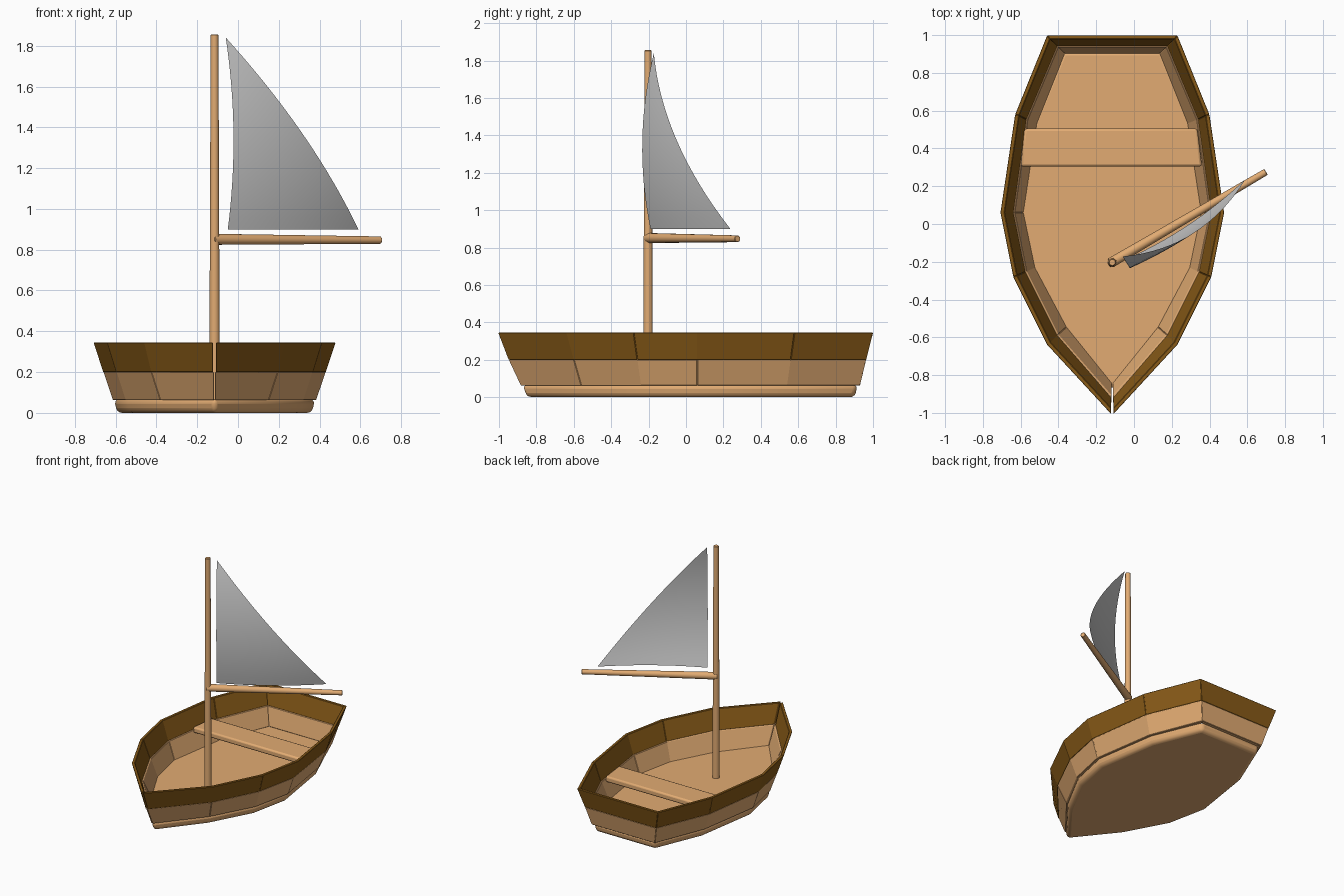
import bpy, bmesh
from mathutils import Vector

if "Cube" in bpy.data.objects:
    bpy.data.objects.remove(bpy.data.objects["Cube"])

CX = -0.115  # boat centreline


def material(name, rgb):
    m = bpy.data.materials.new(name)
    m.diffuse_color = (*rgb, 1)
    m.use_nodes = True
    m.node_tree.nodes["Principled BSDF"].inputs["Base Color"].default_value = m.diffuse_color
    return m


LIGHT = material("light_wood", (0.76, 0.41, 0.17))
DARK = material("dark_wood", (0.25, 0.105, 0.009))


def make(name, bm, mat=None, bevel=0, segs=1, mirror=False, smooth=False):
    bmesh.ops.recalc_face_normals(bm, faces=bm.faces)
    me = bpy.data.meshes.new(name)
    bm.to_mesh(me)
    bm.free()
    ob = bpy.data.objects.new(name, me)
    bpy.context.collection.objects.link(ob)
    ob.location.x = CX
    if mat:
        me.materials.append(mat)
    if bevel:
        b = ob.modifiers.new("Bevel", 'BEVEL')
        b.width, b.segments, b.limit_method = bevel, segs, 'ANGLE'
    if mirror:
        ob.modifiers.new("Mirror", 'MIRROR').use_mirror_merge = False
    if smooth:
        bpy.context.view_layer.objects.active = ob
        ob.select_set(True)
        bpy.ops.object.shade_smooth_by_angle(angle=0.7)
        ob.select_set(False)
    return ob


def closed(half):
    """Half outline (bow to stern) to a full counter-clockwise loop."""
    return [Vector(p) for p in half] + [Vector((-x, y)) for x, y in half[:0:-1]]


def inset(loop, t):
    out = []
    for i, p in enumerate(loop):
        a = (p - loop[i - 1]).normalized()
        b = (loop[(i + 1) % len(loop)] - p).normalized()
        na, nb = Vector((-a.y, a.x)), Vector((-b.y, b.x))
        out.append(p + (na + nb) * (t / (1 + na.dot(nb))))
    return out


def prism(bottom, top, z0, z1):
    bm = bmesh.new()
    lo = [bm.verts.new((p[0], p[1], z0)) for p in bottom]
    hi = [bm.verts.new((p[0], p[1], z1)) for p in top]
    n = len(lo)
    bm.faces.new(lo[::-1])
    bm.faces.new(hi)
    for i in range(n):
        j = (i + 1) % n
        bm.faces.new((lo[i], lo[j], hi[j], hi[i]))
    return bm


def plank_row(name, bottom, top, z0, z1, joints, mat, t, slit):
    """Ring of planks split at the given outline points, plus a transom."""
    lo, hi = closed(bottom), closed(top)
    rings = [lo, inset(lo, t), hi, inset(hi, t)]
    for a, b in list(zip(joints, joints[1:])) + [(5, 6)]:
        bm = bmesh.new()
        rows = []
        for i in range(a, b + 1):
            shift = slit if i == 0 else 0  # slit at the bow
            rows.append([bm.verts.new((r[i].x + shift, r[i].y, z))
                         for r, z in zip(rings, (z0, z0, z1, z1))])
        order = (0, 2, 3, 1)
        for p, q in zip(rows, rows[1:]):
            for k in range(4):
                m, n = order[k], order[(k + 1) % 4]
                bm.faces.new((p[m], q[m], q[n], p[n]))
        for r in (rows[0], rows[-1]):
            bm.faces.new([r[k] for k in order])
        part = "transom" if a == 5 else f"planks_{a}"
        make(f"{name}_{part}", bm, mat, bevel=0.003, mirror=a != 5)


# Hull outlines, half widths from bow to stern
rim = [(0, -1.006), (0.345, -0.64), (0.525, -0.28), (0.593, 0.06), (0.515, 0.58), (0.345, 1.0)]
mid = [(0, -0.95), (0.31, -0.60), (0.48, -0.26), (0.545, 0.06), (0.475, 0.56), (0.305, 0.963)]
low = [(0, -0.885), (0.265, -0.56), (0.435, -0.24), (0.498, 0.06), (0.425, 0.54), (0.27, 0.93)]
base = [(0, -0.885), (0.262, -0.555), (0.43, -0.24), (0.492, 0.06), (0.418, 0.54), (0.262, 0.917)]

# Hull
plank_row("upper", mid, rim, 0.199, 0.345, (0, 2, 4, 5), DARK, 0.022, 0.007)
plank_row("lower", low, mid, 0.062, 0.201, (0, 1, 3, 5), LIGHT, 0.028, 0.003)
floor = closed(base)
make("floor", prism(inset(floor, 0.014), floor, 0, 0.067), LIGHT, bevel=0.024, segs=3, smooth=True)

# Seat
seat = [(-0.485, 0.305), (0.475, 0.305), (0.45, 0.505), (-0.465, 0.505)]
make("seat", prism(seat, seat, 0.18, 0.225), LIGHT, bevel=0.012, segs=2, smooth=True)


# Mast and boom
def spar(name, start, end, r0, r1):
    d = Vector(end) - Vector(start)
    bm = bmesh.new()
    bmesh.ops.create_cone(bm, cap_ends=True, segments=16, radius1=r0, radius2=r1, depth=d.length)
    bm.transform(d.to_track_quat('Z', 'Y').to_matrix().to_4x4())
    bmesh.ops.translate(bm, verts=bm.verts, vec=(Vector(start) + Vector(end)) / 2)
    make(name, bm, LIGHT, bevel=0.003, smooth=True)


spar("mast", (0, -0.203, 0.05), (0, -0.203, 1.855), 0.026, 0.019)
spar("boom", (-0.01, -0.207, 0.851), (0.814, 0.276, 0.847), 0.027, 0.018)

# Sail: quadratic triangular patch billowing to one side
top, tack, clew = Vector((0.055, -0.172, 1.84)), Vector((0.065, -0.19, 0.9)), Vector((0.705, 0.237, 0.9))
side = Vector((0.53, -0.85, 0))
N = 16
bm = bmesh.new()
grid = []
for i in range(N + 1):
    row = []
    for j in range(i + 1):
        a, c = 1 - i / N, j / N
        b = 1 - a - c
        billow = 4 * (0.062 * a * b + 0.095 * a * c + 0.033 * b * c)
        row.append(bm.verts.new(top * a + tack * b + clew * c + side * billow))
    grid.append(row)
for i in range(N):
    for j in range(i + 1):
        bm.faces.new((grid[i][j], grid[i + 1][j], grid[i + 1][j + 1]))
        if j < i:
            bm.faces.new((grid[i][j], grid[i + 1][j + 1], grid[i][j + 1]))
make("sail", bm, smooth=True)
